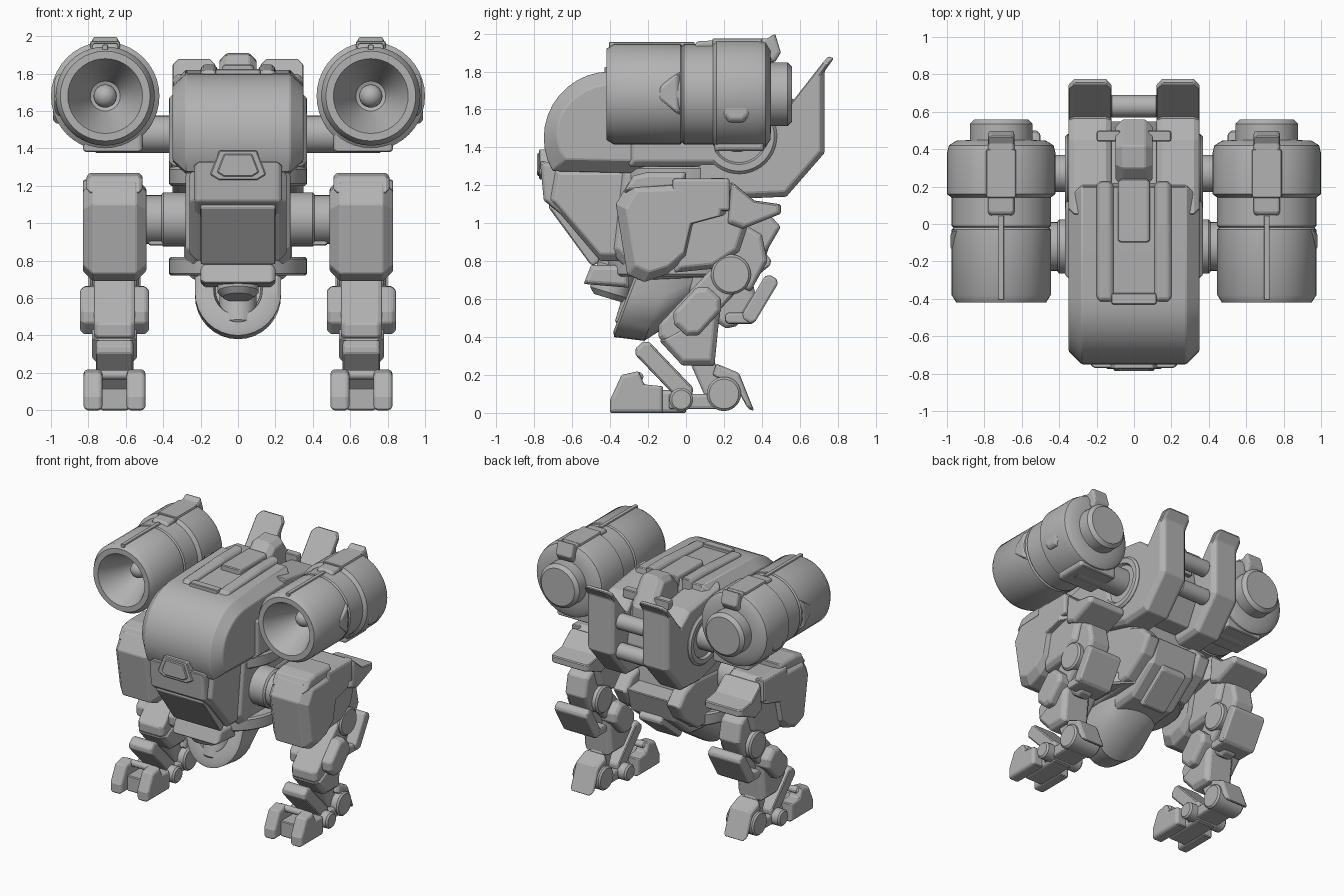
import bpy, bmesh, math
from mathutils import Vector

cube = bpy.data.objects.get("Cube")
if cube:
    bpy.data.objects.remove(cube)

colour = [0.45] * 3 + [1]
grey = bpy.data.materials.new("plain_grey")
grey.use_nodes = True
grey.diffuse_color = colour
grey.node_tree.nodes["Principled BSDF"].inputs["Base Color"].default_value = colour


def loft(name, rings, mirror=False, bevel=0, smooth=False):
    """Skin a list of equal-length point rings and cap both ends."""
    bm = bmesh.new()
    rows = [[bm.verts.new(point) for point in ring] for ring in rings]
    for row, following in zip(rows, rows[1:]):
        for i in range(len(row)):
            bm.faces.new((row[i - 1], row[i], following[i], following[i - 1]))
    bm.faces.new(rows[0])
    bm.faces.new(rows[-1])
    bmesh.ops.recalc_face_normals(bm, faces=bm.faces)
    mesh = bpy.data.meshes.new(name)
    bm.to_mesh(mesh)
    bm.free()
    mesh.materials.append(grey)
    part = bpy.data.objects.new(name, mesh)
    bpy.context.collection.objects.link(part)
    if smooth:
        bpy.ops.object.select_all(action='DESELECT')
        part.select_set(True)
        bpy.context.view_layer.objects.active = part
        bpy.ops.object.shade_smooth_by_angle(angle=math.radians(32))
    if mirror:
        part.modifiers.new("Mirror", 'MIRROR').use_mirror_merge = False
    if bevel:
        modifier = part.modifiers.new("Bevel", 'BEVEL')
        modifier.width, modifier.segments = bevel, 1
        modifier.angle_limit = math.radians(35)


def slab(name, middle, half, outline, chamfer=.02, smooth=False):
    """Side outline of (y, z) points, extruded along x with chamfered rims."""
    low = [min(axis) for axis in zip(*outline)]
    high = [max(axis) for axis in zip(*outline)]

    def shrink(value, k):
        centre, span = (low[k] + high[k]) / 2, high[k] - low[k]
        return centre + (value - centre) * (1 - 2 * chamfer / span)

    small = [(shrink(y, 0), shrink(z, 1)) for y, z in outline]
    inner = half - chamfer
    steps = [(-half, small), (-inner, outline), (inner, outline), (half, small)]
    rings = [[(middle + offset, y, z) for y, z in ring] for offset, ring in steps]
    loft(name, rings, mirror=middle > 0, bevel=.006, smooth=smooth)


def box(name, centre, size):
    """Chamfered block given by its centre and its full size."""
    x, y, z = centre
    dx, dy, dz = [s / 2 for s in size]
    outline = [(y - dy, z - dz), (y + dy, z - dz), (y + dy, z + dz), (y - dy, z + dz)]
    slab(name, x, dx, outline, chamfer=min(size) / 8)


def link(name, middle, half, start, end, thickness):
    """Straight bar between two side-view points, with cut-off corners."""
    a, b = Vector(start), Vector(end)
    along = (b - a).normalized() * thickness / 4
    side = along.orthogonal().normalized() * thickness / 2
    outline = [a - side, a - along - side / 2, a - along + side / 2, a + side,
               b + side, b + along + side / 2, b + along - side / 2, b - side]
    slab(name, middle, half, [tuple(p) for p in outline], chamfer=thickness / 8)


def lathe(name, centre, direction, profile, segments=40):
    """Spin (radius, distance) pairs about a direction through the centre."""
    centre = Vector(centre)
    turn = Vector(direction).to_track_quat('Z', 'Y')
    angles = [math.tau * i / segments for i in range(segments)]
    rings = [[centre + turn @ Vector((r * math.cos(a), r * math.sin(a), t)) for a in angles]
             for r, t in profile]
    loft(name, rings, mirror=centre.x > 0, smooth=True)


def drum(name, centre, direction, radius, length, rim=.012):
    half, inner = length / 2, length / 2 - rim
    lathe(name, centre, direction,
          [(radius - rim, -half), (radius, -inner), (radius, inner), (radius - rim, half)])


def arc(y, z, radius, start, end, steps=12):
    """Side-view arc, angles in degrees from +y towards +z."""
    angles = [math.radians(start + (end - start) * i / steps) for i in range(steps + 1)]
    return [(y + radius * math.cos(a), z + radius * math.sin(a)) for a in angles]


X, Y, Z, DOWN = (1, 0, 0), (0, 1, 0), (0, 0, 1), (0, -.3, -1)
LEG, CANNON, FIN = .66, .71, .235
AXIS = 1.68  # height of the cannon axis

# Upper hull with a rounded nose
nose = arc(-.4, 1.45, .35, 90, 210)
slab("hull", 0, .35, nose + [(.3, 1.25), (.2, 1.82)], chamfer=.07, smooth=True)
slab("hull_side_panel", .3, .07, [(-.3, 1.3), (-.3, 1.6), (.1, 1.7), (.2, 1.3)], chamfer=.03)

# Roof rails, hatch rim, spine and saddle
slab("roof_rail", .155, .045, [(-.45, 1.75), (-.4, 1.82), (0, 1.85), (.23, 1.85), (.23, 1.75)])
box("hatch_rim", (0, -.4, 1.8), (.24, .06, .05))
box("roof_spine", (0, .07, 1.8), (.17, .34, .1))
slab("rear_saddle", 0, .1, [(.2, 1.6), (.2, 1.8), (.3, 1.9), (.42, 1.91), (.56, 1.7), (.56, 1.55)],
     chamfer=.04)

# Rear body with two upright fins and cross cylinders
slab("rear_fin", FIN, .115,
     [(.05, 1.2), (.05, 1.8), (.45, 1.74), (.57, 1.65), (.75, 1.88), (.78, 1.87),
      (.73, 1.8), (.73, 1.37), (.53, 1.14), (.3, 1.13)], chamfer=.03)
slab("rear_core", 0, .14, [(.05, 1.2), (.05, 1.75), (.5, 1.7), (.55, 1.4), (.45, 1.2)])
for name, height in (("upper", 1.6), ("lower", 1.37)):
    drum(name + "_cross_cylinder", (0, .63, height), X, radius=.06, length=.26)
box("fin_latch", (.135, .47, 1.75), (.13, .06, .07))

# Jaw, face plates and visor
slab("jaw", 0, .26, [(-.7, 1.3), (-.73, 1.13), (-.45, .8), (-.36, .8), (-.2, 1), (-.2, 1.3)],
     chamfer=.04)
slab("face_plate", 0, .235, [(-.77, 1.33), (-.75, 1.12), (-.6, 1), (-.6, 1.3)])
link("lower_face_plate", 0, .2, (-.7, 1.1), (-.48, .8), thickness=.06)


def visor(name, front, scale):
    half = [(.15, 1.26), (.1, 1.39)]
    outline = half + [(-x, z) for x, z in reversed(half)] + [(-.1, 1.23), (.1, 1.23)]
    loft(name, [[(x * scale, y, 1.31 + (z - 1.31) * scale) for x, z in outline]
                for y in (-.7, front)], bevel=.006)


visor("visor_frame", -.775, 1)
visor("visor_window", -.785, .75)

# Chin and its guns
slab("chin", 0, .2, [(-.54, .68), (-.5, .78), (-.3, .78), (-.3, .66)])
drum("chin_gun", (0, -.38, .7), DOWN, radius=.11, length=.2, rim=.03)
drum("lower_gun", (0, -.25, .55), DOWN, radius=.1, length=.22)


# Belly cradle, a U-shaped shell open at the front
def u_ring(radius, y, z):
    bowl = arc(0, .23, radius, -180, 0, steps=16)
    outline = [(radius, .36), (-radius, .36)] + bowl
    return [(x, y + rise * .38, z + rise) for x, rise in outline]


loft("belly_cradle", [u_ring(.16, .08, .58), u_ring(.2, -.06, .46), u_ring(.23, -.22, .38),
                      u_ring(.23, -.38, .4), u_ring(.21, -.39, .41), u_ring(.13, -.39, .41),
                      u_ring(.12, -.25, .41)], smooth=True)

# Waist turntable and pelvis
slab("waist", 0, .28, [(-.4, .85), (-.35, 1.3), (.3, 1.3), (.35, .9), (.2, .72), (-.25, .7)],
     chamfer=.04)
for name, height in (("lower", .77), ("upper", 1.25)):
    drum(name + "_turntable", (0, -.05, height), Z, radius=.37, length=.1)
slab("pelvis", 0, .2, [(0, .62), (.2, .64), (.42, .82), (.48, 1), (0, 1.05)], chamfer=.03)
slab("pelvis_wall", .23, .06,
     [(0, .72), (.25, .73), (.43, .86), (.5, .98), (.42, 1.07), (.3, 1.12), (0, 1.1)])
link("pelvis_hatch", 0, .1, (.2, .63), (.42, .81), thickness=.08)

# Hip shafts
drum("hip_shaft", (.42, -.12, 1.02), X, radius=.13, length=.4)
drum("hip_collar", (.33, -.12, 1.02), X, radius=.145, length=.16)
box("hip_brace", (.38, -.1, .92), (.2, .16, .08))

# Cannons with flared mouths
tube = (CANNON, 0, AXIS)
radius = .265
lathe("cannon_barrel", tube, Y,
      [(.03, -.12), (.08, -.14), (.18, -.38), (.2, -.42), (.24, -.42), (radius, -.38),
       (radius, -.03), (radius - .01, -.02), (radius, -.01), (radius, .2)])
lathe("cannon_casing", tube, Y,
      [(.25, .13), (.29, .16), (.29, .38), (.28, .42), (.24, .445), (.15, .45)])
drum("cannon_rear_cap", (CANNON, .48, AXIS), Y, radius=.168, length=.16, rim=.025)
ball = [(max(r, .002), t) for t, r in arc(0, 0, .062, 180, 0)]
lathe("cannon_core", (CANNON, -.2, AXIS), Y, ball)
drum("cannon_core_stem", (CANNON, -.15, AXIS), Y, radius=.035, length=.1)
slab("cannon_top_strip", CANNON, .07,
     [(.02, 1.9), (.06, 1.96), (.43, 1.975), (.47, 2), (.5, 1.9), (.47, 1.85)], chamfer=.012)
box("cannon_top_lug", (CANNON, .27, 1.95), (.16, .26, .05))
box("cannon_sight_rib", (CANNON, -.18, 1.94), (.03, .45, .03))
link("cannon_outer_slot", .94, .05, (.265, 1.57), (.265, 1.64), thickness=.15)
slab("cannon_chevron", .94, .04, [(-.15, 1.65), (-.15, 1.72), (-.03, 1.8), (-.03, 1.57)])
box("cannon_mount", (.67, .28, 1.44), (.32, .26, .12))
drum("cannon_shaft", (.52, .27, 1.475), X, radius=.1, length=.5)
lathe("cannon_socket", (.3, .28, 1.46), X,
      [(.2, 0), (.2, .055), (.185, .07), (.15, .07), (.14, .05), (.05, .05)])

# Thigh armour
slab("thigh_armour", LEG, .17,
     [(-.3, 1.22), (.2, 1.24), (.25, 1.2), (.22, 1.05), (.04, 1), (0, .82),
      (-.1, .73), (-.22, .69), (-.31, .73), (-.37, 1.1)], chamfer=.055)
slab("thigh_cap", LEG, .15, [(-.33, 1.16), (-.28, 1.25), (-.2, 1.27), (0, 1.27), (0, 1.2)])
box("thigh_side_plate", (.79, .08, 1.15), (.08, .3, .17))
slab("thigh_rear", LEG, .13,
     [(.1, 1.2), (.25, 1.2), (.32, .97), (.28, .85), (.14, .76), (-.06, .74), (-.06, 1)],
     chamfer=.03)
slab("thigh_wing", LEG, .16, [(.24, 1.22), (.36, 1.12), (.5, 1.1), (.5, 1.05), (.3, .97), (.22, 1)])

# Knee and lower leg
slab("knee_guard", LEG, .09, [(.3, 1), (.4, .94), (.43, .8), (.34, .64), (.2, .7)])
drum("knee_joint", (LEG, .237, .73), X, radius=.105, length=.26)
link("shin_upper", LEG, .11, (.2, .7), (-.08, .4), thickness=.18)
link("shin_armour", LEG, .185, (.12, .6), (0, .47), thickness=.18)
slab("shin_lower", LEG, .12, [(-.14, .38), (.18, .55), (.15, .25), (-.02, .25)], chamfer=.03)
link("calf_plate", LEG, .14, (.45, .7), (.33, .5), thickness=.08)
link("calf_foot_plate", LEG, .13, (.35, .5), (.22, .5), thickness=.06)
link("calf_link", LEG, .06, (.3, .66), (.2, .5), thickness=.16)

# Ankle and foot
link("ankle_link", LEG, .1, (-.23, .34), (0, .1), thickness=.1)
link("ankle_rear_link", LEG, .06, (.08, .28), (.16, .1), thickness=.12)
drum("ankle_joint", (LEG, -.025, .07), X, radius=.062, length=.33)
drum("heel_joint", (LEG, .2, .1), X, radius=.09, length=.24)
toe = [(-.4, 0), (-.4, .07), (-.34, .2), (-.25, .22), (-.22, .15), (-.12, .14), (-.12, 0)]
for name, side in (("inner", -1), ("outer", 1)):
    slab(name + "_toe", LEG + side * .115, .05, toe, chamfer=.015)
box("toe_bridge", (LEG, -.16, .06), (.17, .32, .12))
drum("toe_bar", (LEG, -.25, .19), X, radius=.025, length=.28)
box("sole", (LEG, .04, .06), (.2, .26, .08))
slab("heel_claw", LEG, .095, [(.14, .2), (.16, .26), (.28, .21), (.36, .01), (.33, .02), (.27, .13)])
